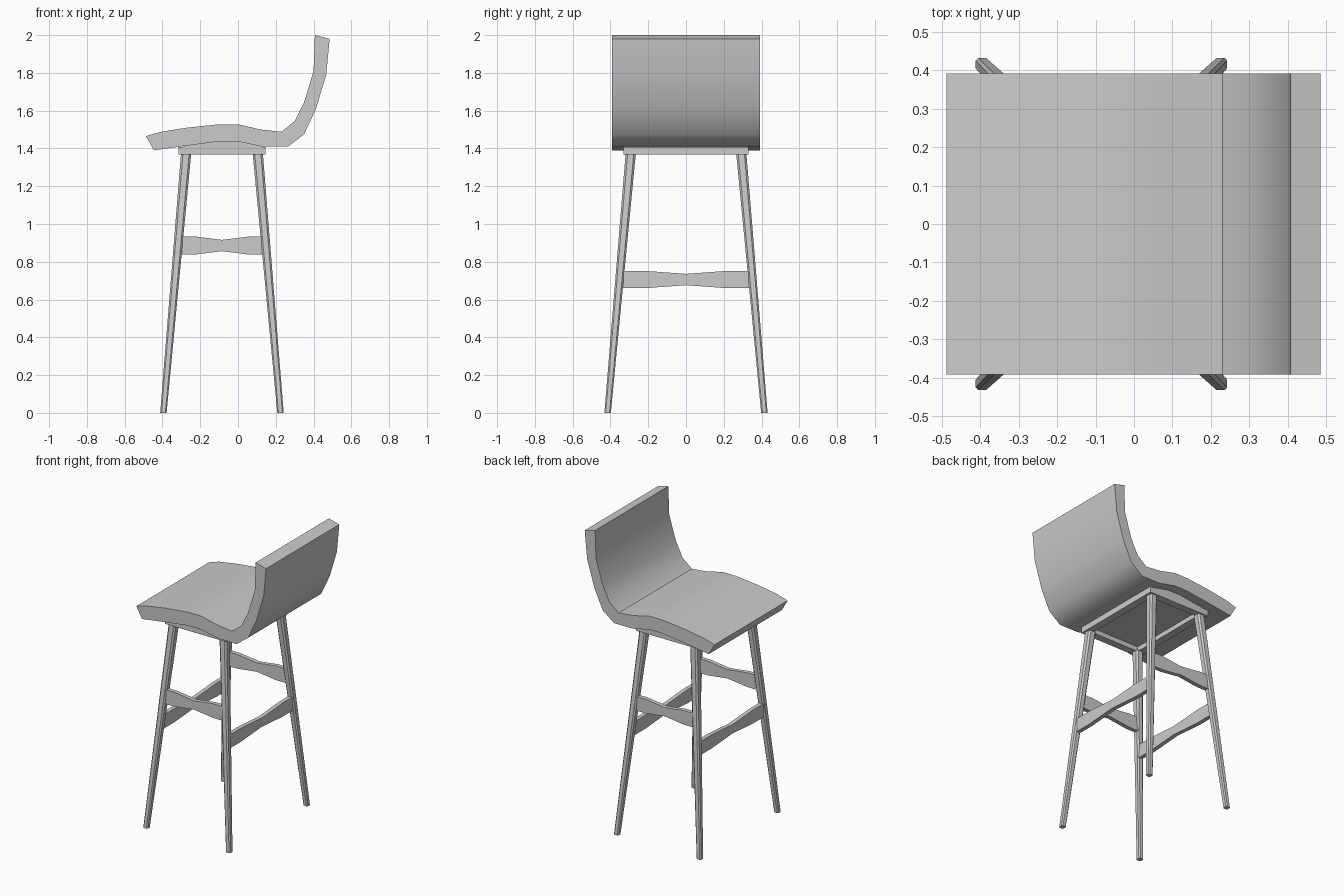
import bpy
import bmesh
from math import radians
from mathutils import Vector

cube = bpy.data.objects.get("Cube")
if cube:
    bpy.data.objects.remove(cube, do_unlink=True)

grey = bpy.data.materials.new("light grey")
grey.use_nodes = True
grey.diffuse_color = (0.6, 0.6, 0.6, 1)
grey.node_tree.nodes["Principled BSDF"].inputs["Base Color"].default_value = (0.6, 0.6, 0.6, 1)

CX = -0.085  # centre of the base in x


def finish(bm, name):
    bmesh.ops.recalc_face_normals(bm, faces=bm.faces)
    mesh = bpy.data.meshes.new(name)
    bm.to_mesh(mesh)
    bm.free()
    mesh.materials.append(grey)
    ob = bpy.data.objects.new(name, mesh)
    bpy.context.collection.objects.link(ob)
    return ob


def loft(name, rings):
    """Join matching rings of points and cap both ends."""
    bm = bmesh.new()
    loops = [[bm.verts.new(p) for p in ring] for ring in rings]
    n = len(loops[0])
    for a, b in zip(loops, loops[1:]):
        for i in range(n):
            j = (i + 1) % n
            bm.faces.new((a[i], a[j], b[j], b[i]))
    bm.faces.new(loops[0])
    bm.faces.new(loops[-1])
    return finish(bm, name)


def box(name, lo, hi):
    ring = [(lo[0], lo[1]), (hi[0], lo[1]), (hi[0], hi[1]), (lo[0], hi[1])]
    return loft(name, [[(x, y, z) for x, y in ring] for z in (lo[2], hi[2])])


# Seat shell: one bent profile drawn across the full width
top = [(-.488, 1.465), (-.414, 1.487), (-.27, 1.51), (-.1, 1.528), (0, 1.528),
       (.12, 1.5), (.23, 1.488), (.3, 1.545), (.35, 1.645), (.4, 1.81), (.407, 2)]
under = [(.485, 1.98), (.467, 1.79), (.413, 1.61), (.35, 1.475), (.265, 1.41),
         (.125, 1.41), (0, 1.437), (-.1, 1.437), (-.27, 1.415), (-.445, 1.39)]
seat = loft("seat_shell", [[(x, y, z) for x, z in top + under] for y in (-.392, .392)])
bpy.ops.object.select_all(action="DESELECT")
seat.select_set(True)
bpy.context.view_layer.objects.active = seat
bpy.ops.object.shade_smooth_by_angle(angle=radians(40))

# Filler pad between the arched underside and the frame
pad = [(-.31, 1.4), (.14, 1.4), (.125, 1.412), (0, 1.44), (-.1, 1.44), (-.27, 1.418)]
loft("seat_pad", [[(x, y, z) for x, z in pad] for y in (-.325, .325)])

# Frame under the seat
for s, side in ((-1, "right"), (1, "left")):
    edge = CX + s * 0.23
    inner = edge - s * 0.05
    box(f"frame_end_{side}", (min(edge, inner), -.33, 1.368), (max(edge, inner), .33, 1.408))
for s, side in ((-1, "front"), (1, "back")):
    box(f"frame_rail_{side}", (CX - .18, min(s * .33, s * .28), 1.368),
        (CX + .18, max(s * .33, s * .28), 1.408))


# Splayed, tapered legs with chamfered corners
def leg_ring(x, y, z, half):
    c = half * 0.6
    pts = [(half, -c), (half, c), (c, half), (-c, half),
           (-half, c), (-half, -c), (-c, -half), (c, -half)]
    return [(x + u, y + v, z) for u, v in pts]


for sx, xn in ((-1, "right"), (1, "left")):
    for sy, yn in ((-1, "front"), (1, "back")):
        loft(f"leg_{yn}_{xn}", [leg_ring(CX + sx * .31, sy * .415, 0, .017),
                                leg_ring(CX + sx * .19, sy * .293, 1.37, .027)])


# Waisted stretchers: wide flat ends, narrow middle
def stretcher(name, centre, axis, half_len, z, end_h, mid_h):
    across = Vector((axis.y, axis.x, 0)) * 0.014
    rings = []
    for t, h in ((-1, end_h), (-.65, end_h), (0, mid_h), (.65, end_h), (1, end_h)):
        p = centre + axis * (t * half_len) + Vector((0, 0, z))
        up = Vector((0, 0, h))
        rings.append([p - across - up, p + across - up, p + across + up, p - across + up])
    loft(name, rings)


X, Y = Vector((1, 0, 0)), Vector((0, 1, 0))
for s, yn, xn in ((-1, "front", "right"), (1, "back", "left")):
    stretcher(f"upper_stretcher_{yn}", Vector((CX, s * .336, 0)), X, .222, .886, .048, .03)
    stretcher(f"lower_stretcher_{xn}", Vector((CX + s * .249, 0, 0)), Y, .34, .706, .046, .03)
